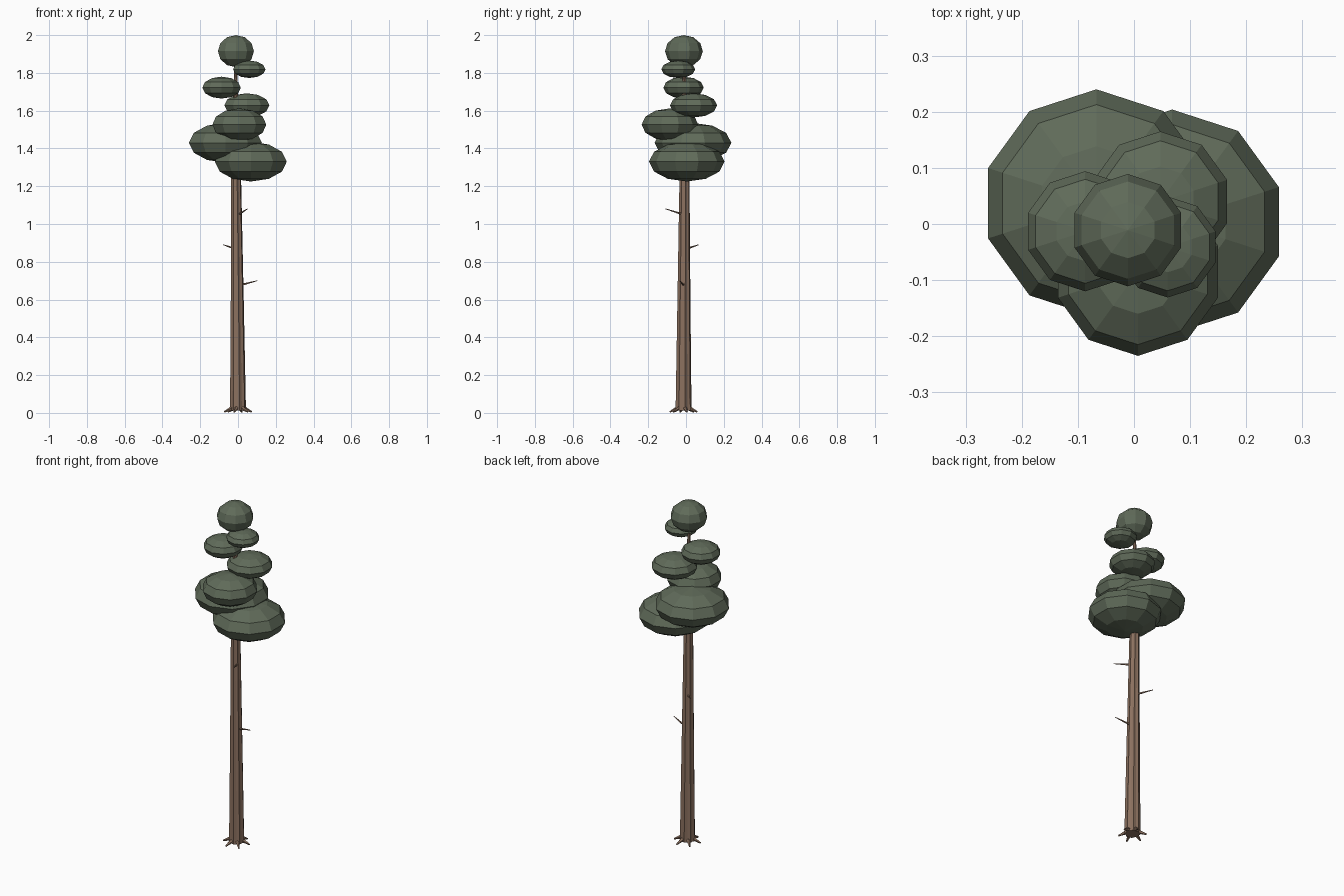
import bpy, bmesh, math
from mathutils import Vector

if "Cube" in bpy.data.objects:
    bpy.data.objects.remove(bpy.data.objects["Cube"])


def material(name, color):
    m = bpy.data.materials.new(name)
    m.diffuse_color = (*color, 1)
    m.use_nodes = True
    m.node_tree.nodes["Principled BSDF"].inputs["Base Color"].default_value = m.diffuse_color
    return m


BARK = material("bark", (0.26, 0.165, 0.115))
NEEDLES = material("needles", (0.115, 0.145, 0.10))


def finish(name, bm, mat):
    bmesh.ops.recalc_face_normals(bm, faces=bm.faces)
    me = bpy.data.meshes.new(name)
    bm.to_mesh(me)
    bm.free()
    me.materials.append(mat)
    ob = bpy.data.objects.new(name, me)
    bpy.context.collection.objects.link(ob)
    return ob


def spike(name, base, tip, r1, r2, sides=5):
    """Tapered stick from base to tip."""
    base, tip = Vector(base), Vector(tip)
    axis = tip - base
    bm = bmesh.new()
    bmesh.ops.create_cone(bm, cap_ends=True, segments=sides, radius1=r1,
                          radius2=r2, depth=axis.length)
    ob = finish(name, bm, BARK)
    ob.rotation_mode = 'QUATERNION'
    ob.rotation_quaternion = axis.to_track_quat('Z', 'Y')
    ob.location = (base + tip) / 2


# Trunk: fluted, tapering and slightly leaning column
RIDGES = 8
SECTIONS = [(0.0, -0.013, 0.012, 0.043), (-0.004, -0.011, 0.6, 0.035),
            (-0.010, -0.008, 1.24, 0.027), (-0.012, -0.008, 1.6, 0.015),
            (-0.012, -0.010, 1.88, 0.006)]
bm = bmesh.new()
rings = []
for cx, cy, z, r in SECTIONS:
    ring = []
    for i in range(RIDGES * 2):
        a = math.pi * (i + 0.5) / RIDGES
        rr = r * (1.0 if i % 2 == 0 else 0.86)
        ring.append(bm.verts.new((cx + rr * math.cos(a), cy + rr * math.sin(a), z)))
    rings.append(ring)
n = RIDGES * 2
for lo, hi in zip(rings, rings[1:]):
    for i in range(n):
        bm.faces.new((lo[i], lo[(i + 1) % n], hi[(i + 1) % n], hi[i]))
bm.faces.new(rings[0])
bm.faces.new(rings[-1])
finish("trunk", bm, BARK)

# Roots spreading around the foot
for i in range(6):
    a = math.tau * i / 6 + 0.25
    c, s = math.cos(a), math.sin(a)
    spike(f"root_{i + 1}", (0.03 * c, -0.013 + 0.03 * s, 0.026),
          (0.075 * c, -0.013 + 0.075 * s, 0.005), 0.012, 0.004)

# Dead twigs on the bare trunk
TWIGS = [((0.005, -0.02, 1.052), (0.05, -0.108, 1.08)),
         ((-0.02, 0.008, 0.87), (-0.077, 0.066, 0.89)),
         ((0.02, -0.013, 0.678), (0.103, -0.034, 0.70))]
for i, (base, tip) in enumerate(TWIGS):
    spike(f"twig_{i + 1}", base, tip, 0.006, 0.002)

# Foliage clumps: x, y, z, radius, half height
CLUMPS = [(0.068, 0.004, 1.33, 0.20, 0.105),
          (-0.067, 0.037, 1.43, 0.203, 0.105),
          (0.007, -0.085, 1.526, 0.15, 0.086),
          (0.047, 0.04, 1.628, 0.125, 0.064),
          (-0.087, -0.013, 1.722, 0.107, 0.058),
          (0.06, -0.041, 1.819, 0.09, 0.046),
          (-0.011, -0.011, 1.915, 0.10, 0.085)]
for i, (x, y, z, r, h) in enumerate(CLUMPS):
    bm = bmesh.new()
    bmesh.ops.create_uvsphere(bm, u_segments=10, v_segments=6, radius=1)
    bmesh.ops.scale(bm, vec=(r, r, h), verts=bm.verts)
    bmesh.ops.translate(bm, vec=(x, y, z), verts=bm.verts)
    finish(f"foliage_clump_{i + 1}", bm, NEEDLES)
